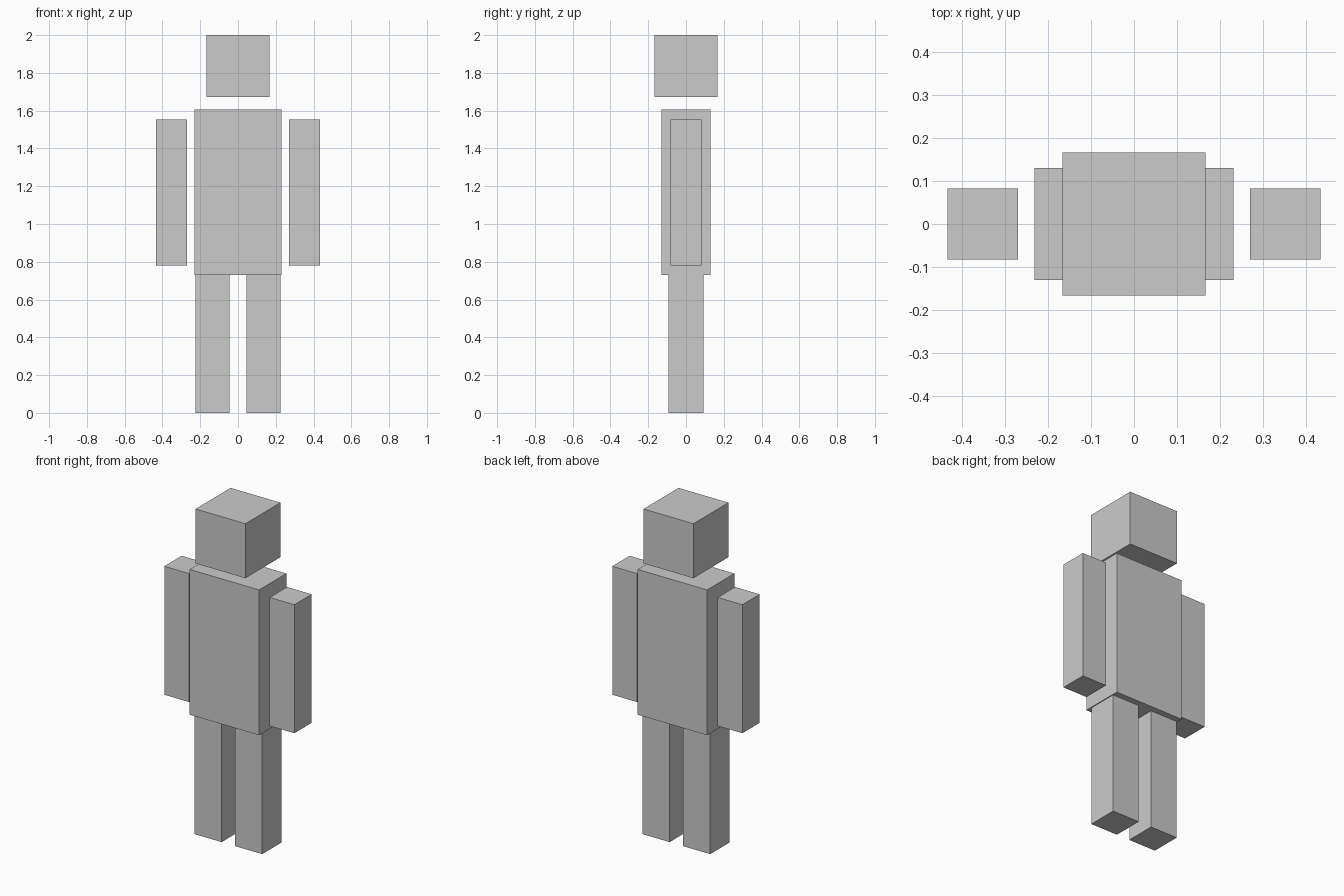
import bpy

# Remove the default cube
if "Cube" in bpy.data.objects:
    bpy.data.objects.remove(bpy.data.objects["Cube"], do_unlink=True)

# Single plain grey
grey = bpy.data.materials.new("plain_grey")
grey.use_nodes = True
colour = (0.6, 0.6, 0.6, 1)
grey.diffuse_color = colour
grey.node_tree.nodes["Principled BSDF"].inputs["Base Color"].default_value = colour


def block(name, x, width, depth, bottom, top):
    """Flat-sided block centred on y = 0, spanning bottom to top."""
    bpy.ops.mesh.primitive_cube_add(size=1, location=(x, 0, (bottom + top) / 2))
    part = bpy.context.object
    part.name = part.data.name = name
    part.scale = (width, depth, top - bottom)
    bpy.ops.object.transform_apply(location=False, rotation=False, scale=True)
    part.data.materials.append(grey)


# Head floats above the torso
block("head", 0, 0.332, 0.332, 1.672, 2.0)
block("torso", 0, 0.462, 0.259, 0.731, 1.605)

# Paired limbs
for side, sign in (("left", 1), ("right", -1)):
    block(side + "_arm", sign * 0.351, 0.164, 0.165, 0.779, 1.552)
    block(side + "_leg", sign * 0.135, 0.182, 0.185, 0, 0.731)
